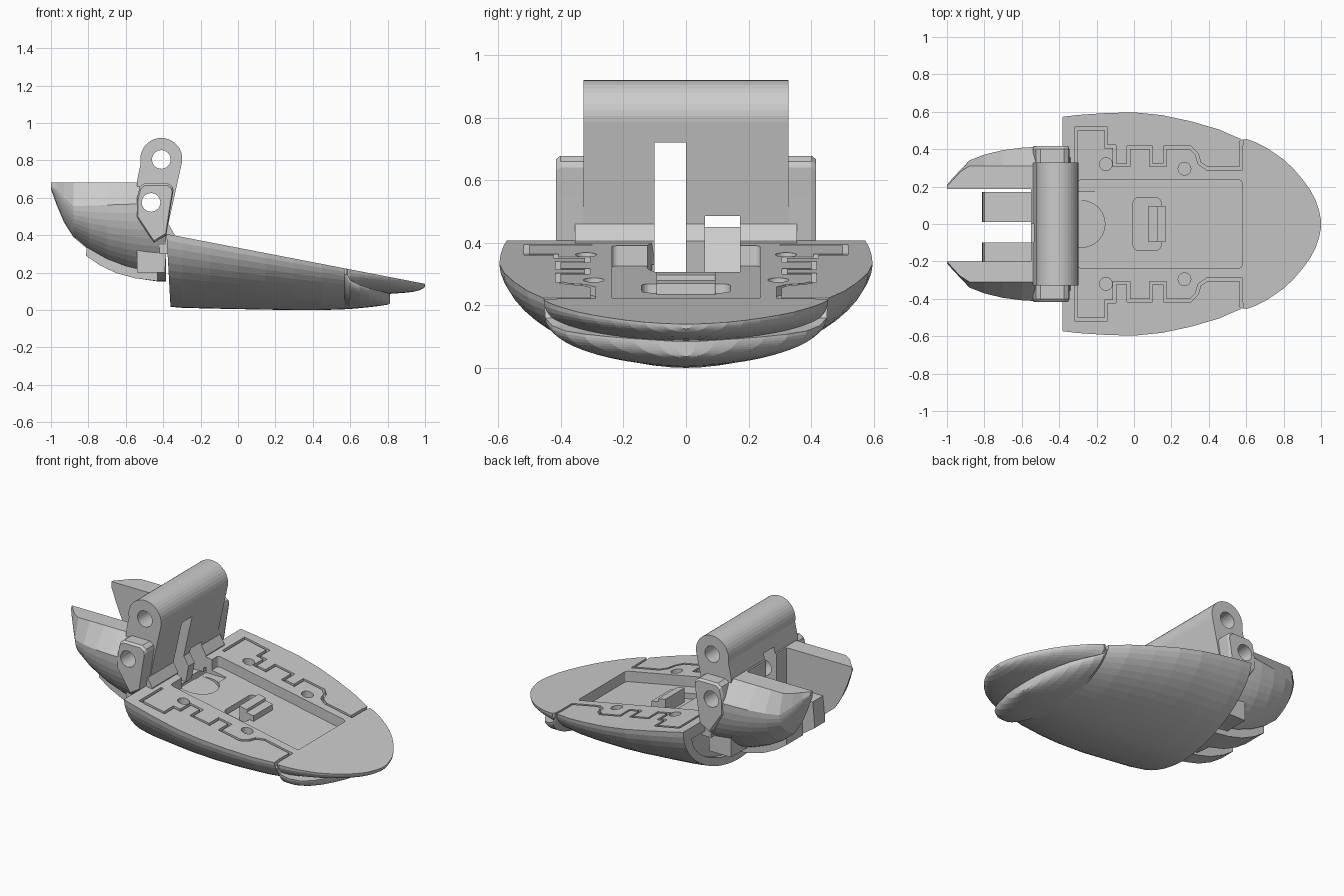
import bpy, bmesh
from math import sin, cos, pi, hypot

if "Cube" in bpy.data.objects:
    bpy.data.objects.remove(bpy.data.objects["Cube"])


def deck(x):
    return 0.333 - 0.193 * x


def make(name, verts, faces):
    bm = bmesh.new()
    vs = [bm.verts.new(v) for v in verts]
    for f in faces:
        bm.faces.new([vs[i] for i in f])
    bmesh.ops.recalc_face_normals(bm, faces=bm.faces)
    me = bpy.data.meshes.new(name)
    bm.to_mesh(me)
    bm.free()
    ob = bpy.data.objects.new(name, me)
    bpy.context.collection.objects.link(ob)
    return ob


def skin(name, rings):
    n, m = len(rings[0]), len(rings)
    faces = [[i * n + j, i * n + (j + 1) % n, (i + 1) * n + (j + 1) % n, (i + 1) * n + j]
             for i in range(m - 1) for j in range(n)]
    faces += [list(range(n)), list(range((m - 1) * n, m * n))]
    return make(name, [v for r in rings for v in r], faces)


def bowl(x, w, b, t, p=2.0, n=28):
    """U-shaped cross-section, open side up."""
    ring = []
    for i in range(n + 1):
        a = pi * i / n
        c, s = cos(a), max(sin(a), 0)
        y = abs(c) ** (2 / p) * (1 if c > 0 else -1) * w
        ring.append((x, y, b + (t - b) * (1 - s ** (2 / p))))
    return ring


def side_prism(name, pts, y0, y1):
    return skin(name, [[(x, y, z) for x, z in pts] for y in (y0, y1)])


def deck_prism(name, pts, low, high=0.1):
    """Vertical prism whose ends are parallel to the sloped deck."""
    return skin(name, [[(x, y, deck(x) + d) for x, y in pts] for d in (-low, high)])


def circle(cx, cy, r, n=24):
    return [(cx + r * cos(2 * pi * i / n), cy + r * sin(2 * pi * i / n)) for i in range(n)]


def rect(x0, x1, y0, y1, r=0.02):
    pts = []
    for cx, cy, a0 in ((x1 - r, y1 - r, 0), (x0 + r, y1 - r, 1), (x0 + r, y0 + r, 2), (x1 - r, y0 + r, 3)):
        pts += [(cx + r * cos((a0 + k / 4) * pi / 2), cy + r * sin((a0 + k / 4) * pi / 2)) for k in range(5)]
    return pts


def strip(path, h):
    """Outline of a constant-width band along a path, with mitred corners."""
    def normal(a, b):
        l = hypot(b[0] - a[0], b[1] - a[1])
        return (a[1] - b[1]) / l, (b[0] - a[0]) / l
    left, right = [], []
    for i, (x, y) in enumerate(path):
        n1 = normal(path[max(i - 1, 0)], path[max(i, 1)])
        k = min(i, len(path) - 2)
        n2 = normal(path[k], path[k + 1])
        d = h / (1 + n1[0] * n2[0] + n1[1] * n2[1])
        ox, oy = (n1[0] + n2[0]) * d, (n1[1] + n2[1]) * d
        left.append((x + ox, y + oy))
        right.append((x - ox, y - oy))
    return left + right[::-1]


def cut(obs, cutter):
    for ob in obs:
        m = ob.modifiers.new("cut", 'BOOLEAN')
        m.operation, m.solver, m.object = 'DIFFERENCE', 'EXACT', cutter
        bpy.context.view_layer.objects.active = ob
        bpy.ops.object.modifier_apply(modifier=m.name)
    bpy.data.objects.remove(cutter)


# lower shell: full height behind the tip, low lip under it, slanted rear rim
rows = [(-.3, .583, .012), (-.15, .593, .008), (0, .597, .005), (.15, .582, .002),
        (.3, .55, 0), (.45, .507, 0), (.57, .455, .004)]
lip = [(.6, .45, .006, .16), (.65, .428, .01, .135), (.7, .385, .015, .118), (.74, .325, .02, .108),
       (.77, .25, .024, .1), (.795, .165, .028, .093), (.808, .09, .032, .088), (.814, .03, .036, .084)]
rear = [(-.36 - .022 * z / .4, y, z) for _, y, z in bowl(-.37, .573, .017, deck(-.382), 1.8)]
shell = skin("lower_shell", [rear] + [bowl(x, w, b, deck(x), 1.8) for x, w, b in rows]
             + [bowl(x, w, b, t, 1.95) for x, w, b, t in lip])

# thin tip plate
tip_rows = [(.57, .445, .05), (.6, .455, .06), (.65, .437, .075), (.7, .412, .08), (.75, .38, .083),
            (.8, .345, .086), (.85, .298, .089), (.9, .24, .093), (.94, .185, .098), (.97, .13, .106),
            (.99, .07, .115), (1.0, .02, .125)]
tip = skin("tip_plate", [bowl(x, w, b, deck(x), 2.1) for x, w, b in tip_rows])

# deck pocket, rear round well and clip opening
cut([shell, tip], deck_prism("pocket_cut", rect(-.3, .578, -.237, .237), .065))
cut([shell], deck_prism("well_cut", circle(-.28, 0, .125), .095))
cut([shell], deck_prism("clip_cut", rect(-.005, .145, -.142, .142, .03), .1))
cut([shell], skin("rear_cut", [bowl(x, .48, .07, .33, 1.75) for x in (-.45, -.34)]))

# interlocking seam and pin holes on both sides of the deck
seam = [(-.31, .3), (-.31, .51), (-.15, .51), (-.15, .415), (-.105, .415), (-.105, .315), (-.03, .315),
        (-.03, .41), (.09, .41), (.09, .315), (.165, .315), (.165, .41), (.3, .41), (.335, .375),
        (.35, .325), (.39, .297), (.572, .297), (.572, .41), (.58, .48)]
for s in (1, -1):
    cut([shell, tip], deck_prism("seam_cut", strip([(x, y * s) for x, y in seam], .008), .03))
    for hx, hy in ((-.15, .32), (.27, .295)):
        cut([shell], deck_prism("pin_cut", circle(hx, hy * s, .034), .07))

# raised clip on the pocket floor
deck_prism("clip_block", rect(.075, .125, -.095, .095, .006), .1, -.012)
deck_prism("clip_hook", rect(.115, .172, -.095, .095, .006), .1, -.03)


# rounded rear knuckle: solid core plus two chamfered arms
def dome_ring(x, w, b, t):
    y = min(.31, .201 + (x + 1) * 1.1)
    return bowl(x, w, b, t, 2.1) + [(x, -y, .682), (x, y, .682)]


arm_rows = [(-1, .21, .62, .665), (-.97, .245, .52, .645), (-.93, .287, .43, .6), (-.88, .34, .36, .556),
            (-.8, .371, .29, .558), (-.7, .395, .23, .562), (-.6, .408, .19, .565), (-.545, .411, .175, .567)]
core_rows = [(-.55, .411, .176, .567), (-.5, .412, .163, .568), (-.43, .413, .153, .569), (-.385, .41, .152, .57)]
arms = skin("knuckle_arms", [dome_ring(*r) for r in arm_rows])
core = skin("knuckle_core", [dome_ring(*r) for r in core_rows])
cut([arms], side_prism("arm_gap_cut", [(-1.1, 0), (-.5, 0), (-.5, .8), (-1.1, .8)], -.2, .188))

# hinge barrel leaning back over the deck
hinge_pts = [(-.54, .2), (-.391, .2), (-.375, .45)]
hinge_pts += [(-.41 + .112 * cos(a), .808 + .112 * sin(a)) for a in [-.2 + (pi + .4) * i / 20 for i in range(21)]]
hinge_pts += [(-.54, .69)]
hinge = side_prism("hinge_block", hinge_pts, -.328, .328)
flange = side_prism("hinge_flange", [(-.42, .3), (-.36, .3), (-.34, .405), (-.372, .46), (-.42, .46)], -.355, .355)

# side bosses around the lower pin, top outer edge chamfered
boss_pts = [(-.543, .5), (-.54, .6), (-.525, .66), (-.5, .678), (-.375, .678), (-.35, .66), (-.345, .64),
            (-.36, .55), (-.383, .4), (-.45, .36)]
bosses = []
for s in (1, -1):
    inset = [(-.445 + (x + .445) * .93, .52 + (z - .52) * .93) for x, z in boss_pts]
    layers = [(boss_pts, .3), (boss_pts, .402), (inset, .416)]
    bosses.append(skin("side_boss", [[(x, s * y, z) for x, z in pts] for pts, y in layers]))

# hinge pin holes
for hx, hz in ((-.41, .805), (-.465, .5753)):
    targets = [hinge] if hz > .7 else [hinge, core] + bosses
    cut(targets, side_prism("hinge_pin_cut", circle(hx, hz, .05), -.6, .6))

# through slots in the knuckle
for y0, y1, z0, z1 in ((-.1, 0, .305, .72), (.06, .172, .3, .485)):
    cut([core, hinge, flange, shell],
        side_prism("slot_cut", [(-.9, z0), (-.2, z0), (-.2, z1), (-.9, z1)], y0, y1))

# lower stops between the arms
stop_pts = [(-.81, .345), (-.812, .29), (-.74, .24), (-.65, .197), (-.55, .17), (-.43, .155), (-.43, .3),
            (-.5, .45), (-.8, .45)]
side_prism("left_stop", stop_pts, .01, .172)
side_prism("right_stop", stop_pts, -.205, -.1)
